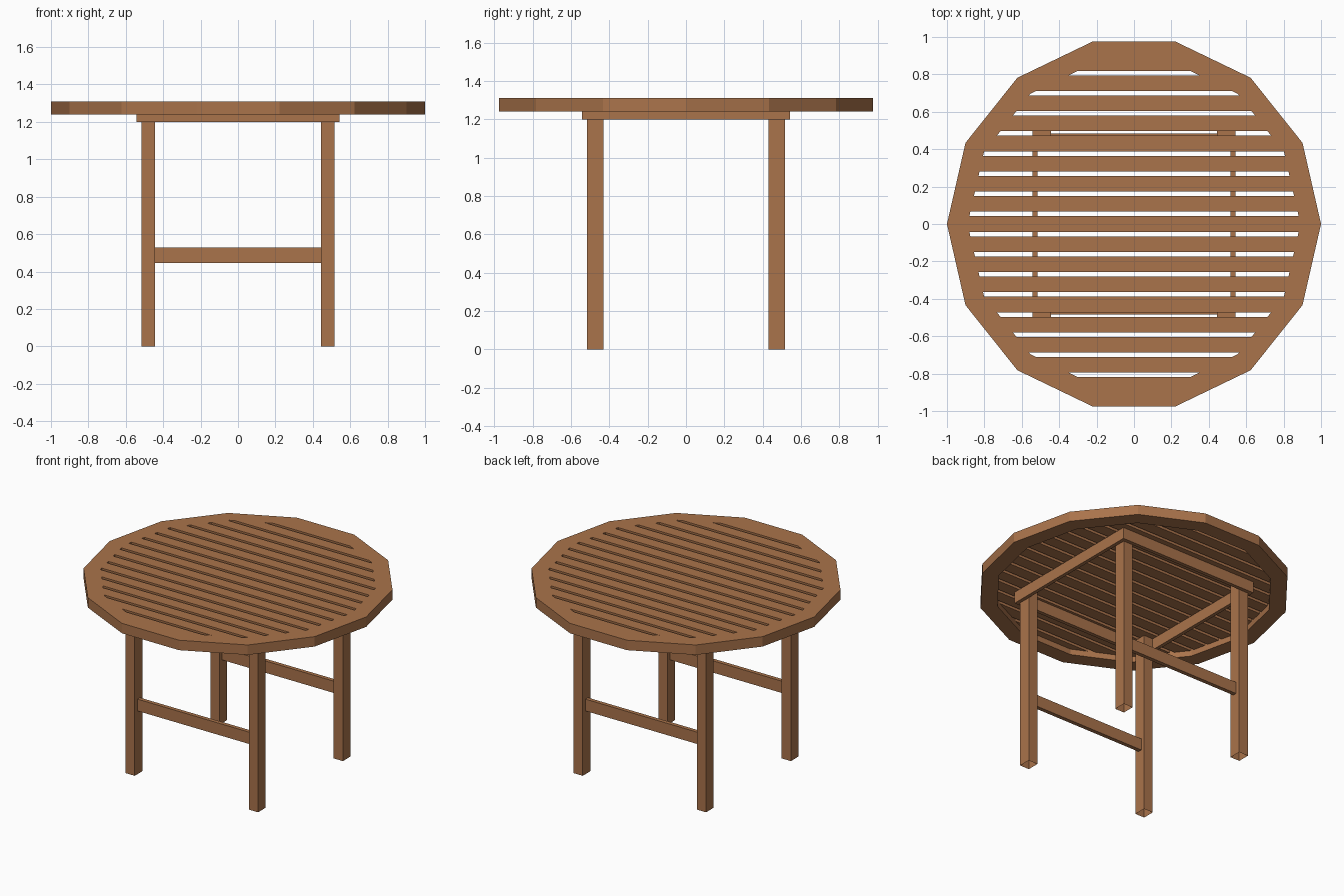
import bpy, bmesh, math

if "Cube" in bpy.data.objects:
    bpy.data.objects.remove(bpy.data.objects["Cube"])

wood = bpy.data.materials.new("warm wood")
wood.diffuse_color = (0.40, 0.172, 0.07, 1)
wood.use_nodes = True
wood.node_tree.nodes["Principled BSDF"].inputs["Base Color"].default_value = wood.diffuse_color

SIDES, R_IN = 14, 0.89
Z_RIM, Z_SLAT, Z_TOP = 1.24, 1.28, 1.31


def finish(name, bm):
    bmesh.ops.recalc_face_normals(bm, faces=bm.faces)
    me = bpy.data.meshes.new(name)
    bm.to_mesh(me)
    bm.free()
    me.materials.append(wood)
    bpy.context.collection.objects.link(bpy.data.objects.new(name, me))


def prism(name, pts, z0, z1, open_bottom=False):
    bm = bmesh.new()
    lo = [bm.verts.new((x, y, z0)) for x, y in pts]
    hi = [bm.verts.new((x, y, z1)) for x, y in pts]
    n = len(pts)
    for i in range(n):
        j = (i + 1) % n
        bm.faces.new((lo[i], lo[j], hi[j], hi[i]))
    bm.faces.new(hi)
    if not open_bottom:
        bm.faces.new(lo[::-1])
    finish(name, bm)


def frame(name, outer, inner, z0, z1):
    bm = bmesh.new()
    loops = [[bm.verts.new((x, y, z)) for x, y in pts]
             for pts, z in ((outer, z0), (outer, z1), (inner, z1), (inner, z0))]
    n = len(outer)
    for k in range(4):
        a, b = loops[k], loops[(k + 1) % 4]
        for i in range(n):
            j = (i + 1) % n
            bm.faces.new((a[i], a[j], b[j], b[i]))
    finish(name, bm)


def rect(x0, x1, y0, y1):
    return [(x0, y0), (x1, y0), (x1, y1), (x0, y1)]


def polygon(r):
    return [(r * math.cos(2 * math.pi * i / SIDES), r * math.sin(2 * math.pi * i / SIDES))
            for i in range(SIDES)]


# Tabletop rim
frame("tabletop_rim", polygon(1.0), polygon(R_IN), Z_RIM, Z_TOP)

# Slats trimmed to the opening of the rim
quarter = polygon(R_IN)[:4]


def half_width(y):
    y = abs(y)
    for (xa, ya), (xb, yb) in zip(quarter, quarter[1:]):
        if y <= yb + 1e-6:
            return xa + (xb - xa) * (y - ya) / (yb - ya)
    return quarter[-1][0]


corner_ys = [s * y for _, y in quarter for s in (1, -1)]
y_max = quarter[-1][1]
for k in range(-8, 9):
    y0 = max(k * 0.1076 - 0.042, -y_max)
    y1 = min(k * 0.1076 + 0.042, y_max)
    ys = sorted({y0, y1} | {abs(y) if y == 0 else y for y in corner_ys
                            if y0 + 1e-4 < y < y1 - 1e-4})
    right = [(half_width(y), y) for y in ys]
    left = [(-x, y) for x, y in reversed(right)]
    prism(f"slat_{k + 9}", right + left, Z_SLAT, Z_TOP)

# Apron frame around the leg tops
frame("apron", rect(-0.542, 0.542, -0.541, 0.541),
      rect(-0.517, 0.517, -0.515, 0.515), 1.2, Z_SLAT)

# Legs, and a stretcher on the front and back pairs
for sy, end in ((-1, "front"), (1, "back")):
    for sx, side in ((-1, "left"), (1, "right")):
        xs = sorted((sx * 0.445, sx * 0.517))
        ys = sorted((sy * 0.43, sy * 0.515))
        prism(f"{end}_{side}_leg", rect(*xs, *ys), 0, Z_SLAT, open_bottom=True)
    ys = sorted((sy * 0.457, sy * 0.485))
    prism(f"{end}_stretcher", rect(-0.445, 0.445, *ys), 0.446, 0.529)
